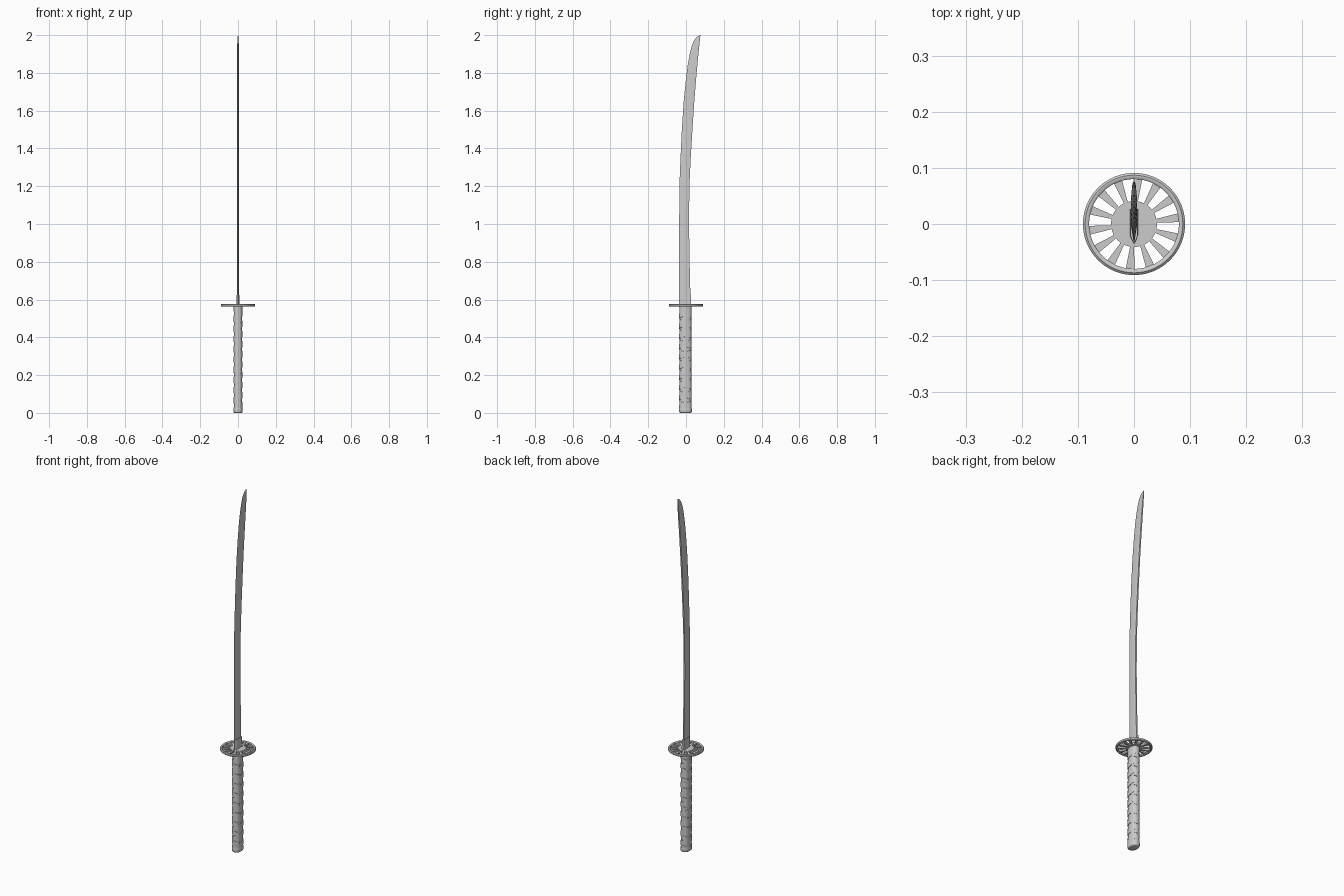
import bpy, bmesh
from math import pi, sin, cos, radians, copysign

if "Cube" in bpy.data.objects:
    bpy.data.objects.remove(bpy.data.objects["Cube"])


def make_object(name, verts, faces, smooth=None):
    mesh = bpy.data.meshes.new(name)
    mesh.from_pydata(verts, [], faces)
    bm = bmesh.new()
    bm.from_mesh(mesh)
    bmesh.ops.recalc_face_normals(bm, faces=bm.faces)
    bm.to_mesh(mesh)
    bm.free()
    ob = bpy.data.objects.new(name, mesh)
    bpy.context.collection.objects.link(ob)
    if smooth:
        bpy.ops.object.select_all(action='DESELECT')
        ob.select_set(True)
        bpy.context.view_layer.objects.active = ob
        bpy.ops.object.shade_smooth_by_angle(angle=radians(smooth))
    return ob


def loft(name, rings, smooth=None, closed=False):
    """Skin equal-length rings; cap the ends, or join last to first."""
    n, m = len(rings[0]), len(rings)
    verts = [p for r in rings for p in r]
    faces = [(i * n + j, i * n + (j + 1) % n,
              (i + 1) % m * n + (j + 1) % n, (i + 1) % m * n + j)
             for i in range(m if closed else m - 1) for j in range(n)]
    if not closed:
        faces += [tuple(range(n)), tuple(range((m - 1) * n, m * n))]
    return make_object(name, verts, faces, smooth)


def grip_point(a, rx, ry, z):
    """Point on the slightly squared oval of the handle."""
    c, s = cos(a), sin(a)
    return (copysign(abs(c) ** 0.85, c) * rx,
            copysign(abs(s) ** 0.85, s) * ry - 0.003, z)


def oval(rx, ry, z, n=32):
    return [grip_point(2 * pi * i / n, rx, ry, z) for i in range(n)]


# Blade: (height, cutting edge y, spine y)
profile = [(0.56, -0.036, 0.025), (0.8, -0.036, 0.019), (1.0, -0.036, 0.016),
           (1.2, -0.035, 0.018), (1.35, -0.029, 0.025), (1.5, -0.022, 0.034),
           (1.65, -0.012, 0.044), (1.76, -0.001, 0.053), (1.84, 0.009, 0.060),
           (1.90, 0.020, 0.066), (1.94, 0.030, 0.070), (1.97, 0.041, 0.073),
           (1.99, 0.056, 0.075), (2.0, 0.074, 0.077)]
rings = []
for z, e, s in profile:
    w = s - e
    t = 0.0055 * min(1, w / 0.05)
    r = e + 0.65 * w
    rings.append([(0, e, z), (t, r, z), (t * 0.7, s, z),
                  (-t * 0.7, s, z), (-t, r, z)])
loft("blade", rings, 20)

# Blade collar
loft("blade_collar", [[(0, -0.037, z), (t, -0.02, z), (t, 0.027, z),
                       (-t, 0.027, z), (-t, -0.02, z)]
                      for z, t in ((0.57, 0.008), (0.63, 0.0065))])

# Guard: hub, rim and spokes
GZ, SPOKES = 0.57, 14


def ring_plate(name, section, n=64):
    return loft(name, [[(r * cos(2 * pi * i / n), r * sin(2 * pi * i / n), GZ + z)
                        for r, z in section] for i in range(n)], 40, closed=True)


n = 56
loft("guard_hub", [[(0.041 * cos(2 * pi * i / n), 0.041 * sin(2 * pi * i / n), z)
                    for i in range(n)] for z in (GZ - 0.005, GZ + 0.005)], 40)
ring_plate("guard_rim", [(0.080, -0.005), (0.083, -0.0075), (0.087, -0.0075),
                         (0.091, -0.004), (0.091, 0.004), (0.087, 0.0075),
                         (0.083, 0.0075), (0.080, 0.005)])
verts, faces = [], []
for k in range(SPOKES):
    a = radians(98) + 2 * pi * (k + 0.5) / SPOKES
    b = len(verts)
    for z in (GZ - 0.005, GZ + 0.005):
        for r, h in ((0.036, 0.003), (0.082, 0.008), (0.082, -0.008), (0.036, -0.003)):
            verts.append((r * cos(a) - h * sin(a), r * sin(a) + h * cos(a), z))
    faces += [tuple(b + i for i in f) for f in
              ((0, 1, 2, 3), (4, 5, 6, 7), (0, 1, 5, 4), (1, 2, 6, 5),
               (2, 3, 7, 6), (3, 0, 4, 7))]
make_object("guard_spokes", verts, faces)

# Handle core, top ferrule and pommel cap
loft("handle_core", [oval(0.0215, 0.0305, z) for z in (0.02, 0.56)], 40)
loft("handle_ferrule", [oval(0.0235, 0.0325, z) for z in (0.538, 0.566)], 40)
loft("pommel_cap", [oval(0.0195, 0.028, 0), oval(0.023, 0.032, 0.002),
                    oval(0.0248, 0.0338, 0.006), oval(0.0248, 0.0338, 0.02),
                    oval(0.0238, 0.0328, 0.026)], 50)

# Handle wrap: two opposite ribbons crossing on the broad faces
PITCH, STEPS, TURNS = 0.054, 28, 9
for name, sign, lift in (("wrap_left", -1, 0.0), ("wrap_right", 1, 0.0004)):
    rings = []
    for i in range(-STEPS // 2, STEPS * TURNS + STEPS // 2 + 1):
        a = sign * 2 * pi * i / STEPS
        zc = 0.04 + PITCH * i / STEPS
        lo, hi = [min(max(zc + d, 0.022), 0.545) for d in (-PITCH / 4, PITCH / 4)]
        rings.append([grip_point(a, 0.0205, 0.0295, lo),
                      grip_point(a, 0.0235 + lift, 0.0325 + lift, lo),
                      grip_point(a, 0.0235 + lift, 0.0325 + lift, hi),
                      grip_point(a, 0.0205, 0.0295, hi)])
    loft(name, rings, 40)
